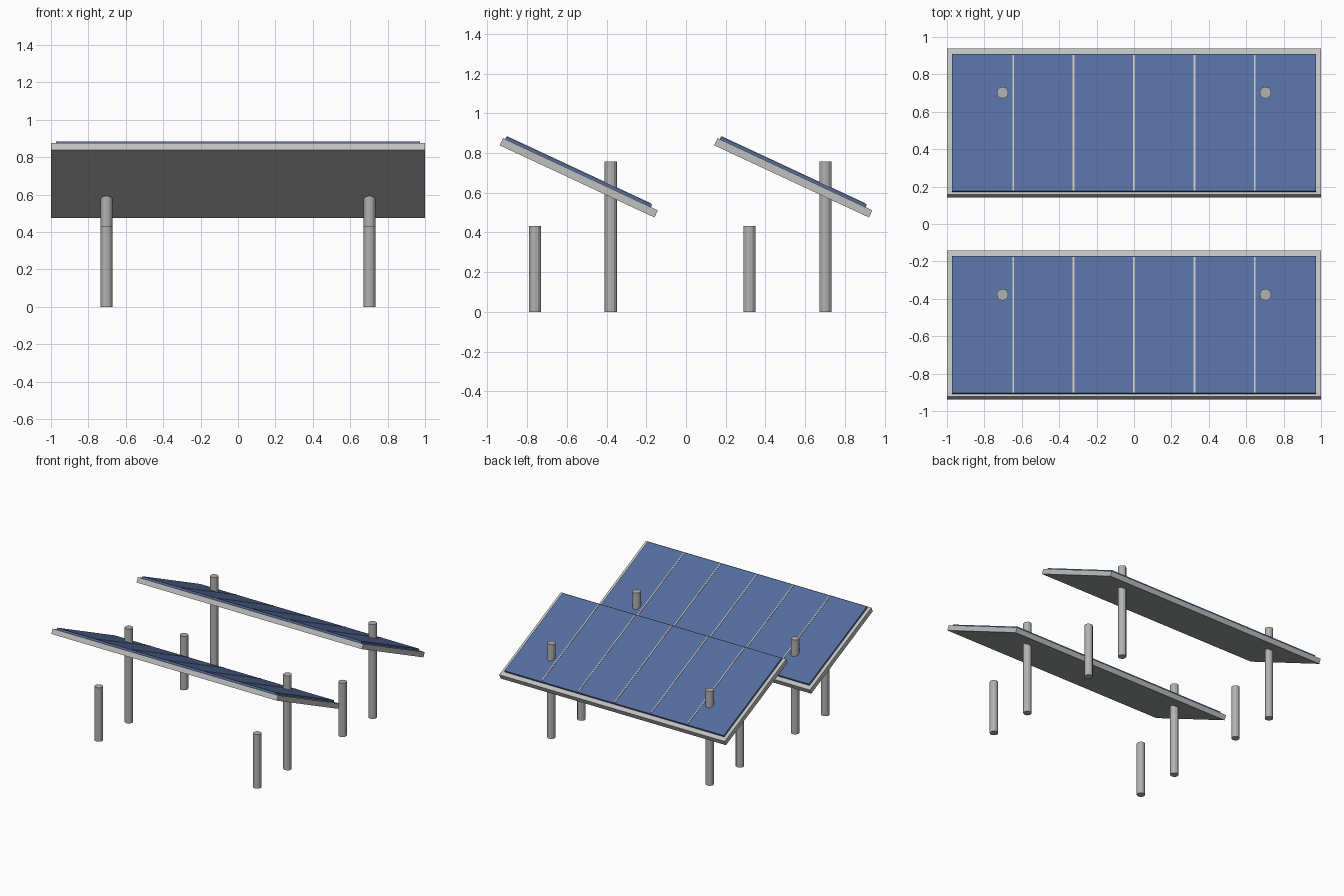
import bpy
from math import radians

cube = bpy.data.objects.get("Cube")
if cube:
    bpy.data.objects.remove(cube, do_unlink=True)


def material(name, rgb):
    mat = bpy.data.materials.new(name)
    mat.use_nodes = True
    mat.diffuse_color = (*rgb, 1)
    mat.node_tree.nodes["Principled BSDF"].inputs["Base Color"].default_value = (*rgb, 1)
    return mat


FRAME = material("frame grey", (0.52, 0.53, 0.53))
POST = material("post grey", (0.45, 0.45, 0.45))
CELLS = material("cell blue", (0.09, 0.15, 0.34))
STRIP = material("strip light grey", (0.55, 0.55, 0.53))

TILT = radians(-25)


def slab(name, location, size, mat):
    """Box tilted to the slope of the array."""
    bpy.ops.mesh.primitive_cube_add(size=1, location=location, rotation=(TILT, 0, 0))
    obj = bpy.context.object
    obj.name = name
    obj.scale = size
    obj.data.materials.append(mat)


def post(name, x, y, height):
    bpy.ops.mesh.primitive_cylinder_add(vertices=12, radius=0.031, depth=height,
                                        location=(x, y, height / 2))
    obj = bpy.context.object
    obj.name = name
    obj.data.materials.append(POST)


# Two identical rows, one behind the other
for row, y in (("front", -0.54), ("rear", 0.54)):
    slab(row + "_panel_frame", (0, y, 0.675), (2, 0.86, 0.04), FRAME)
    slab(row + "_cell_sheet", (0, y, 0.705), (1.945, 0.81, 0.015), CELLS)

    # Divider strips between the six cell columns
    for i in range(-2, 3):
        slab(row + "_divider_strip", (i * 0.323, y, 0.712), (0.009, 0.798, 0.008), STRIP)

    # Short posts under the raised edge, tall posts through the panel
    for side, x in (("left", 0.703), ("right", -0.703)):
        post(f"{row}_{side}_short_post", x, y - 0.22, 0.432)
        post(f"{row}_{side}_tall_post", x, y + 0.162, 0.757)
